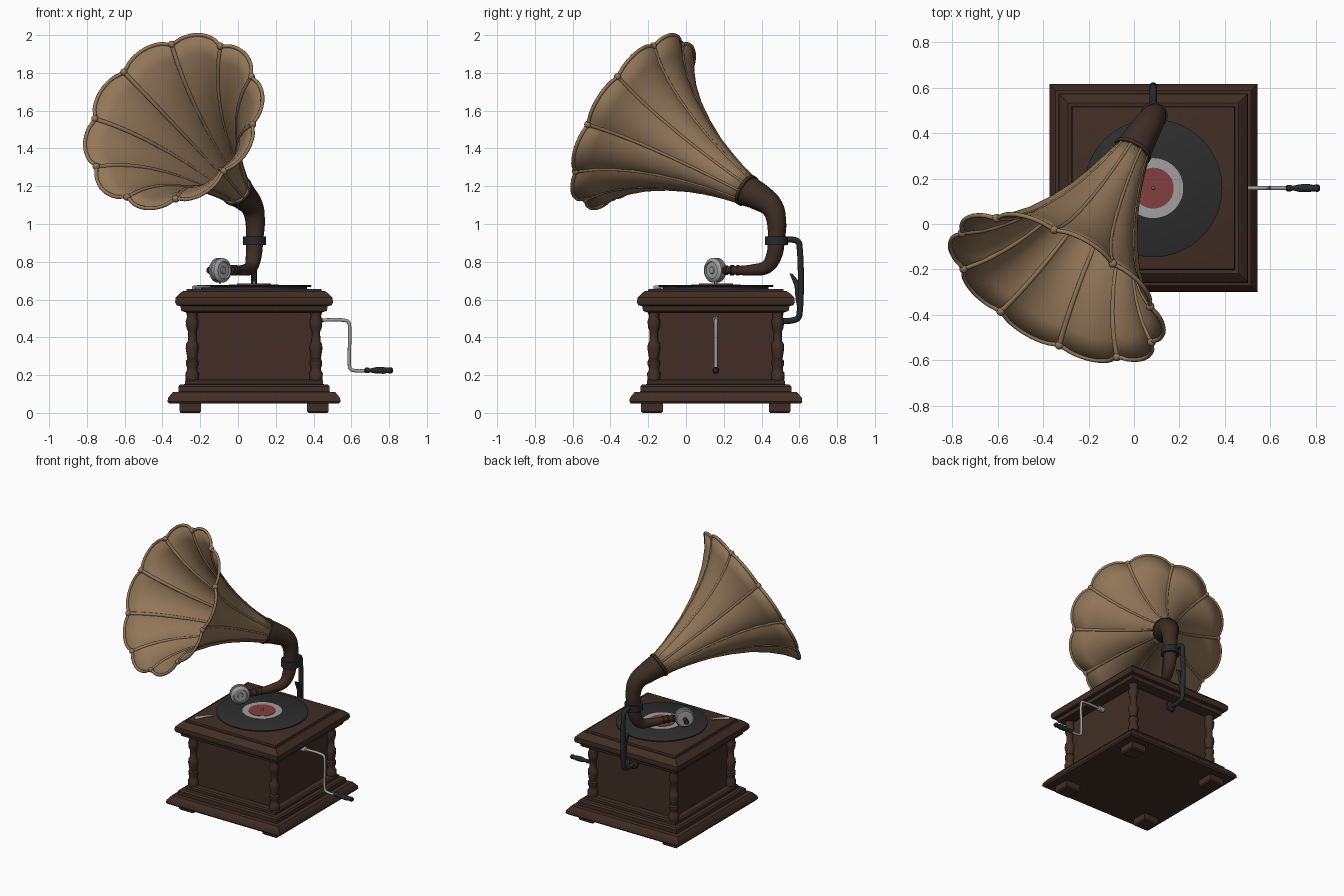
import bpy, bmesh, math
from mathutils import Vector, Matrix

cube = bpy.data.objects.get("Cube")
if cube:
    bpy.data.objects.remove(cube, do_unlink=True)


def material(name, r, g, b):
    m = bpy.data.materials.new(name)
    m.use_nodes = True
    m.diffuse_color = (r, g, b, 1)
    bsdf = next(n for n in m.node_tree.nodes if n.type == 'BSDF_PRINCIPLED')
    bsdf.inputs["Base Color"].default_value = (r, g, b, 1)
    bsdf.inputs["Roughness"].default_value = 0.6
    return m


WOOD = material("dark wood", 0.052, 0.027, 0.018)
PIPE = material("brown pipe", 0.047, 0.026, 0.017)
BRASS = material("dull brass", 0.29, 0.185, 0.10)
BLACK = material("black vinyl", 0.027, 0.027, 0.027)
IRON = material("dark iron", 0.02, 0.022, 0.025)
SILVER = material("silver", 0.35, 0.35, 0.35)
RED = material("label red", 0.23, 0.05, 0.05)

CX, CY = 0.085, 0.158   # centre of the cabinet


def finish(name, mesh, mat, angle=35):
    ob = bpy.data.objects.new(name, mesh)
    bpy.context.collection.objects.link(ob)
    mesh.materials.clear()
    mesh.materials.append(mat)
    bpy.ops.object.select_all(action='DESELECT')
    ob.select_set(True)
    bpy.context.view_layer.objects.active = ob
    bpy.ops.object.shade_smooth_by_angle(angle=math.radians(angle))
    return ob


def from_bmesh(name, bm, mat, angle=35):
    bmesh.ops.recalc_face_normals(bm, faces=bm.faces)
    mesh = bpy.data.meshes.new(name)
    bm.to_mesh(mesh)
    bm.free()
    return finish(name, mesh, mat, angle)


def lathe(name, profile, loc, mat, sides=32, axis=(0, 0, 1)):
    """Turn a (radius, height) profile; four sides gives a square moulding."""
    bm = bmesh.new()
    grow, turn = (math.sqrt(2), math.pi / 4) if sides == 4 else (1, 0)
    rot = Vector((0, 0, 1)).rotation_difference(Vector(axis)).to_matrix()
    rings = []
    for r, h in profile:
        ring = []
        for i in range(sides):
            a = turn + math.tau * i / sides
            p = Vector((r * grow * math.cos(a), r * grow * math.sin(a), h))
            ring.append(bm.verts.new(rot @ p + Vector(loc)))
        rings.append(ring)
    for low, high in zip(rings, rings[1:]):
        for i in range(sides):
            j = (i + 1) % sides
            bm.faces.new((low[i], low[j], high[j], high[i]))
    bm.faces.new(rings[0])
    bm.faces.new(rings[-1])
    return from_bmesh(name, bm, mat)


def tube(name, points, radii, mat, cyclic=False, res=4, steps=6):
    """Round bar along smooth points, with a radius at each point."""
    cu = bpy.data.curves.new(name, 'CURVE')
    cu.dimensions = '3D'
    cu.bevel_depth, cu.bevel_resolution = 1, res
    cu.resolution_u, cu.use_fill_caps = steps, True
    sp = cu.splines.new('BEZIER')
    sp.bezier_points.add(len(points) - 1)
    sp.use_cyclic_u = cyclic
    for i, (bp, p) in enumerate(zip(sp.bezier_points, points)):
        bp.co = p
        bp.radius = radii if isinstance(radii, float) else radii[i]
        bp.handle_left_type = bp.handle_right_type = 'AUTO'
    helper = bpy.data.objects.new(name + " path", cu)
    bpy.context.collection.objects.link(helper)
    dg = bpy.context.evaluated_depsgraph_get()
    mesh = bpy.data.meshes.new_from_object(helper.evaluated_get(dg))
    bpy.data.objects.remove(helper, do_unlink=True)
    return finish(name, mesh, mat, 50)


# Cabinet: stepped plinth, body and moulded lid in square profiles
lathe("plinth", [(.45, .05), (.458, .06), (.455, .08), (.43, .11), (.4, .112), (.4, .14),
                 (.39, .15), (.365, .152), (.365, .17), (.355, .178)], (CX, CY, 0), WOOD, 4)
lathe("body", [(.315, .17), (.315, .54)], (CX, CY, 0), WOOD, 4)
lathe("lid", [(.355, .53), (.385, .54), (.39, .565), (.41, .57), (.418, .585), (.415, .61),
              (.39, .635), (.375, .645), (.36, .642), (.357, .655), (.35, .657)],
      (CX, CY, 0), WOOD, 4)
for sx in (-1, 1):
    for sy in (-1, 1):
        # Turned corner posts and block feet
        lathe("corner_post", [(.034, .175), (.036, .21), (.027, .225), (.027, .24), (.033, .255),
                              (.033, .275), (.025, .285), (.034, .34), (.032, .365), (.023, .38),
                              (.022, .43), (.03, .45), (.034, .485), (.026, .51), (.034, .54)],
              (CX + sx * .328, CY + sy * .328, 0), WOOD, 20)
        lathe("foot", [(.05, 0), (.057, .008), (.057, .052)],
              (CX + sx * .338, CY + sy * .338, 0), WOOD, 4)

# Turntable, record and label
lathe("platter", [(.28, .65), (.28, .667)], (CX, CY, 0), IRON, 64)
lathe("record", [(.298, .666), (.304, .669), (.304, .675), (.298, .678)], (CX, CY, 0), BLACK, 64)
lathe("label_border", [(.132, .677), (.132, .681)], (CX, CY, 0), SILVER, 48)
lathe("label", [(.09, .68), (.09, .684)], (CX, CY, 0), RED, 48)
lathe("spindle", [(.008, .68), (.008, .692), (.004, .697)], (CX, CY, 0), SILVER, 12)
tube("brake_lever", [(-.235, -.165, .662), (-.19, -.115, .668), (-.15, -.07, .668)],
     [.012, .008, .006], SILVER)

# Crank with turned grip
tube("crank_rod", [(.39, CY, .49), (.565, CY, .49), (.583, CY, .483), (.59, CY, .465),
                   (.59, CY, .25), (.596, CY, .232), (.612, CY, .225), (.7, CY, .225)],
     .009, SILVER)
lathe("crank_socket", [(.018, .395), (.018, .44), (.012, .447)], (0, CY, .49), SILVER, 16, (1, 0, 0))
lathe("crank_grip", [(.01, .67), (.014, .675), (.014, .69), (.01, .7), (.017, .73), (.018, .77),
                     (.014, .79), (.017, .81), (.01, .82)], (0, CY, .225), IRON, 16, (1, 0, 0))

# Rear bracket and clamp holding the pipe
tube("bracket", [(CX, .47, .49), (CX, .565, .49), (CX, .593, .503), (CX, .602, .535), (CX, .602, .87),
                 (CX, .594, .905), (CX, .565, .917), (CX, .52, .917)], .016, IRON)
lathe("bracket_plate", [(.035, .47), (.035, .49), (.02, .498)], (CX, 0, .49), IRON, 16, (0, 1, 0))
bm = bmesh.new()
leaf = bm.faces.new([bm.verts.new((CX - .012, y, z)) for y, z in
                     ((.548, .74), (.565, .735), (.595, .70), (.595, .53), (.58, .60), (.575, .67))])
side = bmesh.ops.extrude_face_region(bm, geom=[leaf])
bmesh.ops.translate(bm, vec=(.024, 0, 0), verts=[v for v in side["geom"] if isinstance(v, bmesh.types.BMVert)])
from_bmesh("bracket_leaf", bm, IRON)
lathe("clamp", [(.05, .888), (.061, .888), (.061, .935), (.05, .935)], (.088, .478, 0), IRON, 32)

# Tone arm rising into the swan-neck elbow
tube("tone_arm", [(-.055, .195, .755), (-.02, .25, .755), (.035, .355, .757), (.07, .43, .775),
                  (.083, .465, .83), (.088, .478, .92), (.09, .478, 1.02), (.075, .455, 1.09),
                  (.035, .392, 1.14), (-.01, .315, 1.18)],
     [.018, .022, .03, .036, .042, .046, .052, .06, .072, .084], PIPE, res=7, steps=8)
arm_dir = Vector((.48, .88, 0))
for k, r in ((0, .026), (.035, .029), (.07, .027)):
    lathe("arm_ring", [(r * .8, -.008), (r, -.005), (r, .005), (r * .8, .008)],
          Vector((-.042, .213, .755)) + arm_dir * k, PIPE, 20, arm_dir)

# Soundbox with stepped rim, rear screw and needle
sound = Vector((-.095, .155, .755))
out = Vector((1, -1, 0)).normalized()
lathe("soundbox", [(.04, -.032), (.055, -.03), (.058, -.022), (.065, -.018), (.065, -.006), (.061, -.002),
                   (.061, .003), (.065, .007), (.065, .019), (.058, .028), (.046, .032), (.043, .024),
                   (.02, .024), (.016, .03)], sound, SILVER, 40, out)
lathe("soundbox_screw", [(.012, -.09), (.017, -.085), (.017, -.07), (.01, -.065), (.014, -.03)],
      sound, PIPE, 16, out)
tube("needle", [sound + Vector((0, 0, -.06)), (-.095, .152, .682)], [.008, .003], SILVER)

# Horn: ten bulging petals around a tilted axis
throat, mouth = Vector((-.005, .325, 1.175)), Vector((-.34, -.28, 1.542))
axis = (mouth - throat).normalized()
length = (mouth - throat).length
u = axis.cross(Vector((0, 0, 1))).normalized()
v = u.cross(axis).normalized()
PETALS, PHASE = 10, math.radians(2)
FLARE = [(0, .074), (.12, .094), (.25, .123), (.4, .163), (.55, .213), (.7, .274), (.82, .338),
         (.92, .407), (1, .482)]


def flare(t):
    for (t0, r0), (t1, r1) in zip(FLARE, FLARE[1:]):
        if t <= t1:
            return r0 + (r1 - r0) * (t - t0) / (t1 - t0)
    return FLARE[-1][1]


def horn_point(t, angle, extra=0):
    bulge = abs(math.sin((angle - PHASE) * PETALS / 2)) ** .85
    r = flare(t) * (1 + .08 * bulge * t) + extra
    return throat + axis * (length * t) + u * (r * math.cos(angle)) + v * (r * math.sin(angle))


bm = bmesh.new()
around = PETALS * 12
angles = [PHASE + math.tau * i / around for i in range(around)]
rows = [[bm.verts.new(horn_point(t, a)) for a in angles] for t, r in FLARE]
for low, high in zip(rows, rows[1:]):
    for i in range(around):
        j = (i + 1) % around
        bm.faces.new((low[i], low[j], high[j], high[i]))
horn = from_bmesh("horn", bm, BRASS, 40)
shell = horn.modifiers.new("thickness", 'SOLIDIFY')
shell.thickness, shell.offset = .008, 0

# Rolled rim, seam ribs and end beads
tube("horn_rim", [horn_point(1, a) for a in angles[::2]], .010, BRASS, cyclic=True, res=2, steps=2)
for k in range(PETALS):
    a = PHASE + math.tau * k / PETALS
    tube("horn_rib", [horn_point(t, a, .002) for t, r in FLARE],
         [.006 + .006 * t for t, r in FLARE], BRASS, res=3, steps=3)
    bead = [(.019 * math.cos(math.pi * i / 8), .019 * math.sin(math.pi * i / 8)) for i in range(-4, 5)]
    lathe("rim_bead", [(max(r, .001), h) for r, h in bead], horn_point(1, a), BRASS, 12)

# Collar where the horn meets the pipe
lathe("horn_collar", [(.078, -.012), (.088, -.008), (.088, .008), (.080, .012)],
      throat + axis * .005, PIPE, 40, axis)
